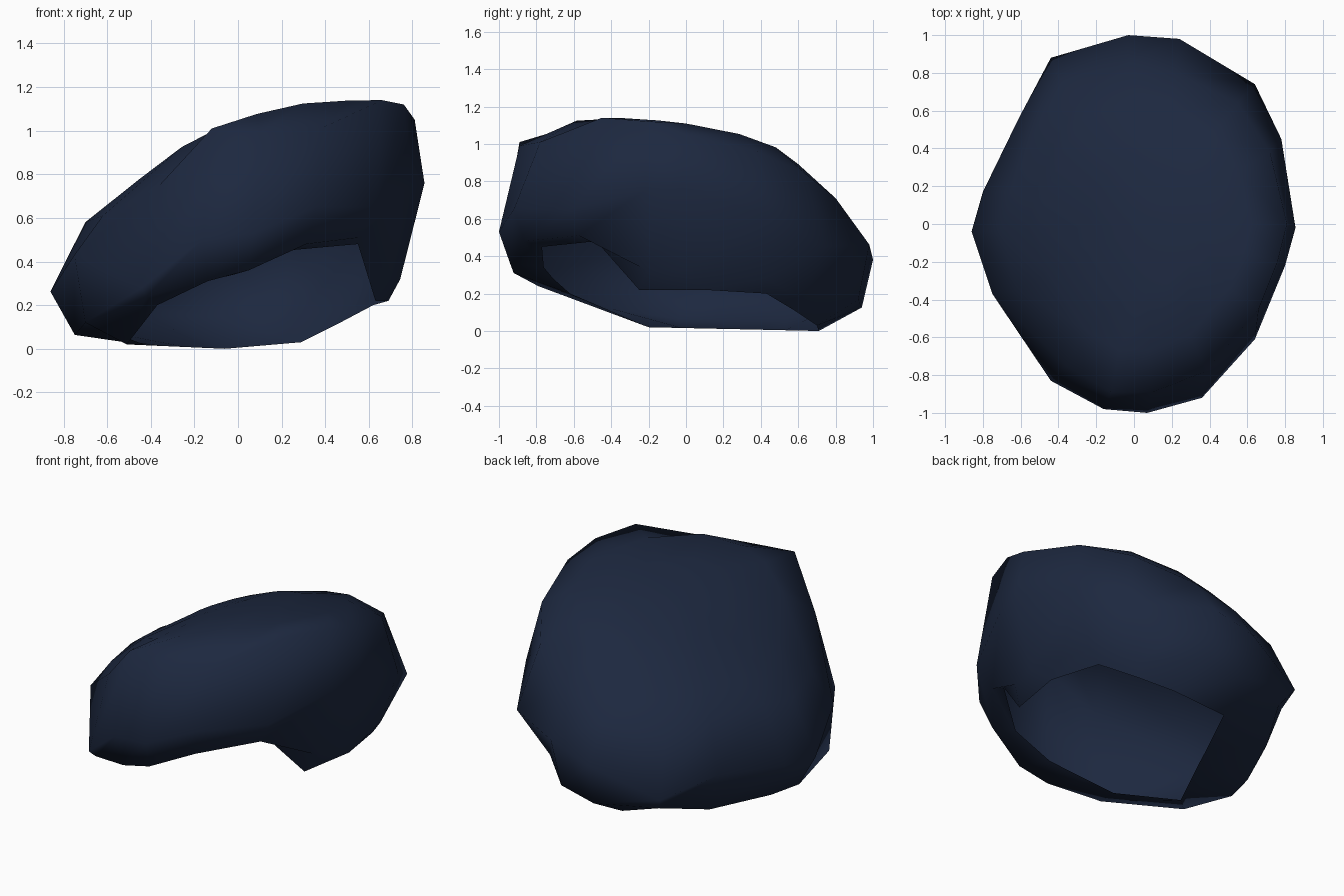
import bpy, bmesh

navy = bpy.data.materials.new("dark navy")
navy.diffuse_color = (0.012, 0.021, 0.050, 1)

# widest outline seen from the top, counterclockwise from the front
outline = [(.07, -1.0), (.36, -.92), (.64, -.61), (.80, -.22), (.855, -.02), (.78, .45),
           (.64, .74), (.24, .98), (-.03, 1.0), (-.44, .88), (-.61, .56), (-.80, .17),
           (-.86, -.04), (-.75, -.37), (-.44, -.83), (-.16, -.98)]

# open lower edge, straight along the left underside
rim = [(-.02, -.76, .34), (.22, -.77, .45), (.55, -.48, .48), (.63, -.25, .22),
       (.69, .1, .22), (.62, .43, .20), (.45, .58, .11), (.29, .70, .03),
       (-.06, .71, .0), (-.15, .53, .004), (-.24, .35, .008), (-.33, .16, .012),
       (-.42, -.02, .016), (-.51, -.20, .02), (-.37, -.62, .20), (-.27, -.71, .28)]

# shoulder where the walls turn into the crown
shoulder = [(.1, -.89, .99), (.38, -.78, 1.01), (.66, -.45, 1.14), (.76, -.2, 1.12),
            (.81, .0, 1.05), (.72, .38, .96), (.55, .64, .84), (.22, .80, .71),
            (-.03, .85, .60), (-.38, .74, .56), (-.52, .5, .61), (-.65, .17, .61),
            (-.70, -.04, .58), (-.62, -.35, .61), (-.36, -.75, .75), (-.12, -.89, 1.01)]


def crown_height(x, y):
    d = x - .05
    return 1.03 + .31 * d - (.3 if d > 0 else .48) * d * d - .12 * y - (.28 if y > 0 else .1) * y * y


def crown_ring(f):
    pts = [(.05 + (x - .05) * f, y * f) for x, y, _ in shoulder]
    return [(x, y, crown_height(x, y)) for x, y in pts]


# tucked-under lower wall and tilted widest ring
lower = [(x * .87, y * .94, max(.19 + .15 * x - .06 * y, r[2] + .03))
         for (x, y), r in zip(outline, rim)]
widest = [(x, y, .51 + .29 * x - (.12 if y > .9 else .04) * y) for x, y in outline]

# steep front left corner, low back corners and front right corner
lower[0], widest[0] = (.05, -.94, .36), (.07, -1.0, .53)
lower[13], widest[13] = (-.70, -.40, .12), (-.75, -.37, .43)
lower[14], widest[14] = (-.42, -.79, .24), (-.44, -.83, .28)
lower[6], widest[6] = (.49, .63, .17), (.64, .74, .45)
lower[9], widest[9] = (-.38, .81, .14), (-.44, .88, .23)
widest[5], widest[2] = (.78, .45, .61), (.64, -.61, .65)

# loft the shell through all the rings
bm = bmesh.new()
rings = [[bm.verts.new(p) for p in ring]
         for ring in (rim, lower, widest, shoulder, crown_ring(.75), crown_ring(.4))]
n = len(outline)
for a, b in zip(rings, rings[1:]):
    for i in range(n):
        j = (i + 1) % n
        bm.faces.new((a[i], a[j], b[j], b[i]))
apex = bm.verts.new((.05, 0, crown_height(.05, 0)))
for i in range(n):
    bm.faces.new((rings[-1][i], rings[-1][(i + 1) % n], apex))
for f in bm.faces:
    f.smooth = True

mesh = bpy.data.meshes.new("open_cap_shell")
bm.to_mesh(mesh)
bm.free()
mesh.materials.append(navy)
shell = bpy.data.objects.new("open_cap_shell", mesh)
bpy.context.collection.objects.link(shell)
